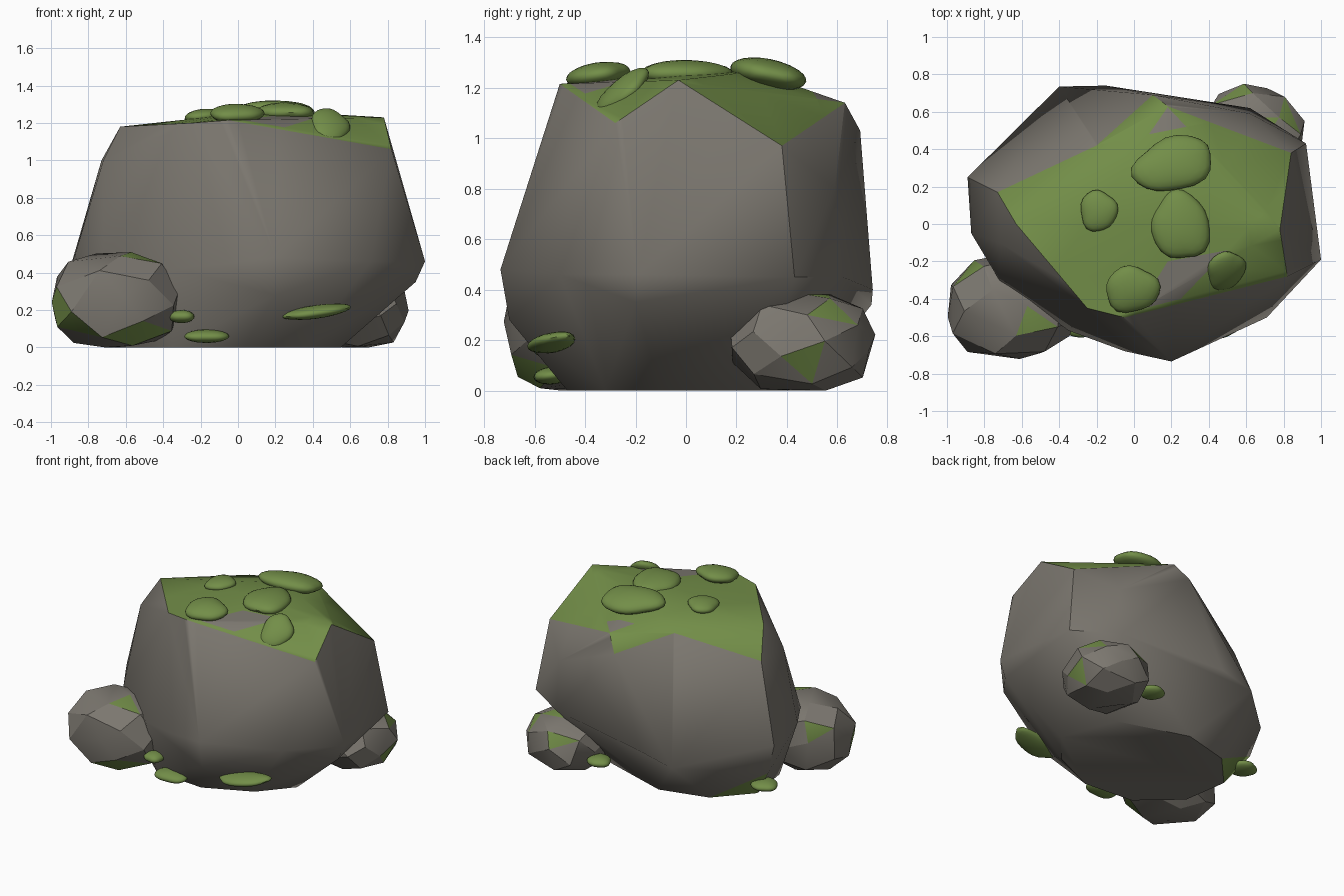
import bpy, bmesh, math, random
from mathutils import Vector, Matrix

if "Cube" in bpy.data.objects:
    bpy.data.objects.remove(bpy.data.objects["Cube"])

random.seed(4)

def material(name, rgb):
    m = bpy.data.materials.new(name)
    m.diffuse_color = (*rgb, 1)
    m.use_nodes = True
    m.node_tree.nodes["Principled BSDF"].inputs["Base Color"].default_value = m.diffuse_color
    return m

STONE = material("grey stone", (0.20, 0.185, 0.16))
MOSS = material("green moss", (0.17, 0.27, 0.065))

def finish(name, bm, mats, angle):
    bmesh.ops.recalc_face_normals(bm, faces=bm.faces)
    me = bpy.data.meshes.new(name)
    bm.to_mesh(me)
    bm.free()
    for m in mats:
        me.materials.append(m)
    ob = bpy.data.objects.new(name, me)
    bpy.context.collection.objects.link(ob)
    bpy.ops.object.select_all(action='DESELECT')
    ob.select_set(True)
    bpy.context.view_layer.objects.active = ob
    bpy.ops.object.shade_smooth_by_angle(angle=math.radians(angle))
    return ob

def cut_patch(bm, corners):
    """Cut a convex patch (counter-clockwise, seen from above) of bare stone."""
    sides = [(Vector((*a, 0)), Vector((b[1] - a[1], a[0] - b[0], 0)))
             for a, b in zip(corners, corners[1:] + corners[:1])]
    for co, no in sides:
        top = [f for f in bm.faces if f.material_index]
        geom = top + list({e for f in top for e in f.edges} | {v for f in top for v in f.verts})
        bmesh.ops.bisect_plane(bm, geom=geom, plane_co=co, plane_no=no)
    for f in bm.faces:
        c = f.calc_center_median()
        if f.material_index and all((c - co).dot(no) < 0 for co, no in sides):
            f.material_index = 0

def rock(name, points, moss_spots, moss_top, angle, merge, bare=()):
    """Convex hull stone; moss on upward faces and on faces nearest the spots."""
    bm = bmesh.new()
    for p in points:
        bm.verts.new(p)
    bmesh.ops.convex_hull(bm, input=bm.verts)
    junk = [v for v in bm.verts if not v.link_faces]
    bmesh.ops.delete(bm, geom=junk, context='VERTS')
    bmesh.ops.dissolve_limit(bm, angle_limit=math.radians(merge),
                             verts=bm.verts, edges=bm.edges)
    bmesh.ops.recalc_face_normals(bm, faces=bm.faces)
    for f in bm.faces:
        f.material_index = int(f.normal.z > moss_top)
    for s in moss_spots:
        f = min(bm.faces, key=lambda f: (f.calc_center_median() - Vector(s)).length)
        f.material_index = 1
    for patch in bare:
        cut_patch(bm, patch)
    return finish(name, bm, [STONE, MOSS], angle)

def pebble_points(centre, half, turn, n=34):
    """Jittered spiral of points on a slightly boxy ellipsoid."""
    pts = []
    for i in range(n):
        z = 1 - 2 * (i + 0.5) / n
        a = i * 2.39996 + random.uniform(-0.2, 0.2)
        r = math.sqrt(1 - z * z)
        d = Vector((r * math.cos(a), r * math.sin(a), z))
        d /= sum(abs(c) ** 2.6 for c in d) ** (1 / 2.6)
        d = Vector((d.x * half[0], d.y * half[1], d.z * half[2]))
        p = Matrix.Rotation(turn, 3, 'Z') @ d + Vector(centre)
        p.z = max(p.z, 0)
        pts.append(p)
    return pts

# Main boulder: rings of corner points from top to base
boulder = [
    # crown
    (0.2, 0.27, 1.265), (0.1, 0, 1.26), (-0.63, 0, 1.18), (-0.25, -0.45, 1.2),
    (-0.05, -0.5, 1.215), (0.78, -0.03, 1.23), (-0.2, 0.42, 1.16),
    # shoulder
    (0.18, 0.63, 1.14), (0.84, 0.38, 0.97), (0.82, -0.28, 1.06),
    (-0.73, 0.17, 1.0), (0.1, 0.69, 1.03), (-0.72, -0.1, 1.0), (0.62, 0.59, 0.8),
    # waist
    (1.0, -0.19, 0.46), (0.92, 0.43, 0.45), (0.71, -0.5, 0.46), (0.2, -0.735, 0.48),
    (-0.05, -0.68, 0.45), (-0.35, -0.57, 0.42), (-0.72, -0.3, 0.48),
    (-0.87, -0.05, 0.5), (-0.89, 0.25, 0.45), (-0.4, 0.735, 0.34),
    (-0.15, 0.74, 0.4), (0.62, 0.62, 0.45),
    # underside
    (0.95, -0.2, 0.35), (0.2, -0.7, 0.28), (-0.82, 0.22, 0.22),
    # base
    (0.55, -0.1, 0), (0.36, -0.32, 0), (0.03, -0.47, 0), (-0.35, -0.44, 0),
    (-0.62, -0.2, 0), (-0.67, 0.13, 0), (-0.45, 0.37, 0), (-0.1, 0.46, 0), (0.4, 0.3, 0),
]
rock("boulder", boulder, [(-0.68, 0.32, 0.12)], 0.6, 42, 3,
     bare=[[(0.02, -0.46), (0.25, -0.4), (0.5, -0.14), (0.18, -0.2)],
           [(0.08, 0.48), (0.28, 0.52), (0.18, 0.625)]])

# Two small stones leaning on its foot
rock("left_stone", pebble_points((-0.655, -0.44, 0.25), (0.345, 0.285, 0.262), 0.1),
     [(-0.65, -0.68, 0.1), (-0.94, -0.6, 0.15), (-0.8, -0.67, 0.08), (-0.5, -0.62, 0.05),
      (-0.5, -0.58, 0.46), (-0.83, -0.25, 0.4)], 2, 24, 9)
rock("right_stone", pebble_points((0.625, 0.455, 0.19), (0.28, 0.285, 0.2), -0.3),
     [(0.72, 0.48, 0.36), (0.88, 0.42, 0.15), (0.5, 0.67, 0.28), (0.8, 0.56, 0.28)],
     2, 24, 9)

def moss_clump(name, loc, half, normal=(0, 0, 1), turn=0):
    """Flattened lumpy dome lying against a surface."""
    bm = bmesh.new()
    bmesh.ops.create_icosphere(bm, subdivisions=3, radius=1)
    phase = random.uniform(0, 6)
    tilt = Vector((0, 0, 1)).rotation_difference(Vector(normal)).to_matrix()
    for v in bm.verts:
        a = math.atan2(v.co.y, v.co.x)
        k = 1 + 0.06 * math.sin(3 * a + phase) + 0.03 * math.sin(5 * a)
        p = Vector((v.co.x * k * half[0], v.co.y * k * half[1], v.co.z * half[2]))
        v.co = tilt @ (Matrix.Rotation(turn, 3, 'Z') @ p) + Vector(loc)
    return finish(name, bm, [MOSS], 40)

# Moss clumps on the crown
crown = [
    ((0.21, 0.32, 1.255), (0.22, 0.145, 0.06), (0, 0.2, 1), 0.3),
    ((0.25, -0.01, 1.255), (0.155, 0.185, 0.055), (0, 0, 1), 0.2),
    ((-0.19, 0.07, 1.235), (0.1, 0.11, 0.04), (-0.1, 0, 1), 0),
    ((-0.01, -0.35, 1.25), (0.145, 0.125, 0.05), (0, -0.15, 1), 0.1),
    ((0.49, -0.25, 1.185), (0.105, 0.13, 0.045), (0.25, -0.65, 0.75), 0),
]
# Moss clumps around the foot
foot = [
    ((-0.17, -0.53, 0.06), (0.12, 0.08, 0.035), (0, -0.1, 1), 0),
    ((0.42, -0.53, 0.19), (0.185, 0.09, 0.035), (-0.12, -0.1, 1), 0.2),
    ((-0.3, -0.54, 0.165), (0.07, 0.07, 0.035), (0, 0, 1), 0),
    ((-0.78, 0.2, 0.12), (0.09, 0.09, 0.035), (0, 0, 1), 0),
    ((0.31, 0.56, 0.14), (0.08, 0.08, 0.035), (0, 0, 1), 0),
]
for group, clumps in (("crown_moss", crown), ("foot_moss", foot)):
    for i, c in enumerate(clumps):
        moss_clump(f"{group}_{i + 1}", *c)
